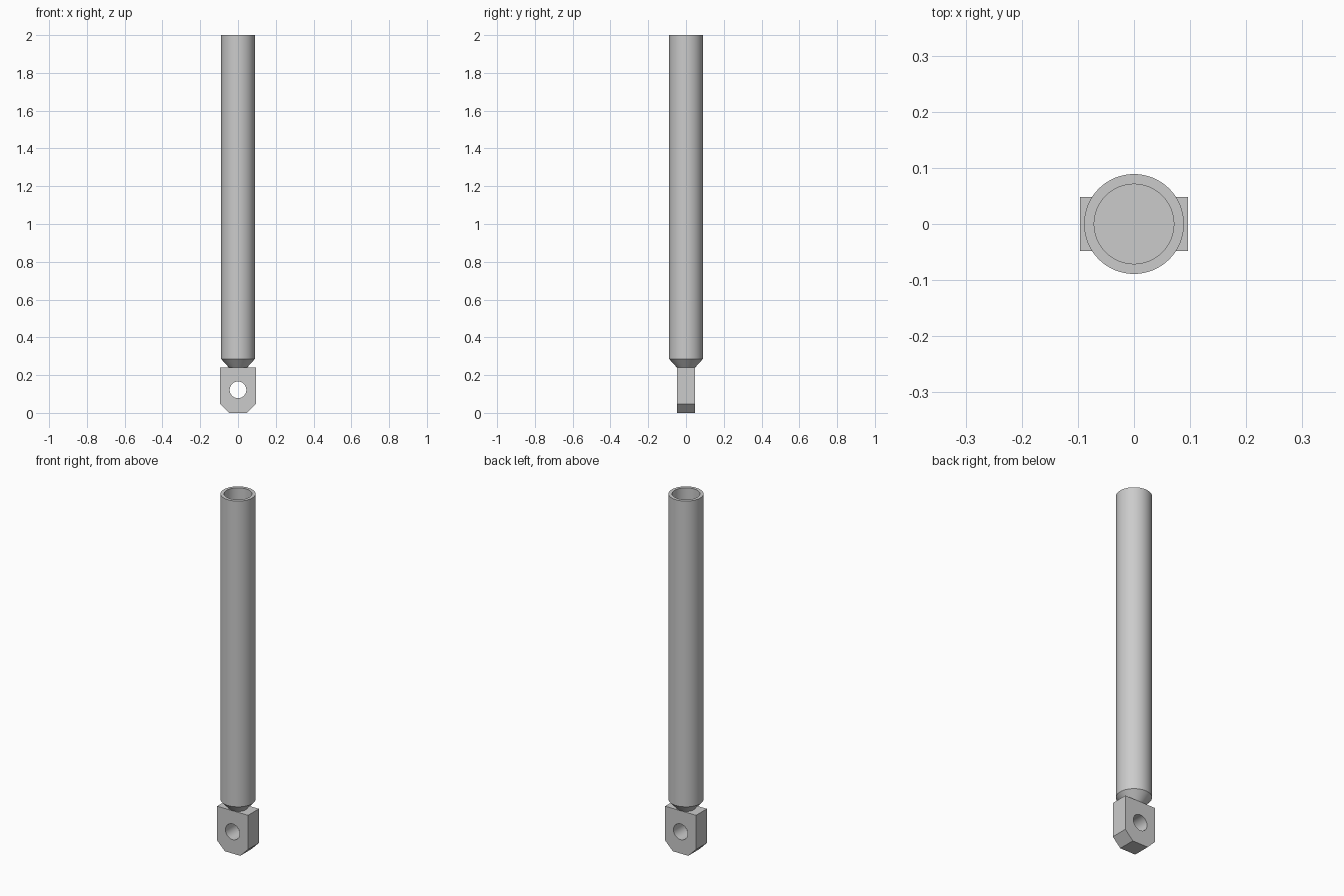
import bpy, bmesh, math

cube = bpy.data.objects.get("Cube")
if cube:
    bpy.data.objects.remove(cube, do_unlink=True)

# Single grey metal
metal = bpy.data.materials.new("grey_metal")
metal.use_nodes = True
grey = (0.6, 0.6, 0.6, 1)
metal.diffuse_color = grey
metal.node_tree.nodes["Principled BSDF"].inputs["Base Color"].default_value = grey

SIDES = 64
R_OUT, R_IN, HALF = 0.089, 0.071, 0.048
BLOCK_TOP, TAPER_TOP, TOP = 0.24, 0.285, 2.0


def finish(name, bm):
    bmesh.ops.recalc_face_normals(bm, faces=bm.faces)
    mesh = bpy.data.meshes.new(name)
    bm.to_mesh(mesh)
    bm.free()
    mesh.materials.append(metal)
    obj = bpy.data.objects.new(name, mesh)
    bpy.context.collection.objects.link(obj)
    return obj


def activate(obj):
    bpy.ops.object.select_all(action="DESELECT")
    obj.select_set(True)
    bpy.context.view_layer.objects.active = obj


def smooth(obj):
    activate(obj)
    bpy.ops.object.shade_smooth_by_angle(angle=math.radians(30))


def lathe(name, profile):
    """Revolve (radius, z) points about z, closing both ends with discs."""
    bm = bmesh.new()
    rings = []
    for r, z in profile:
        angles = [math.tau * i / SIDES for i in range(SIDES)]
        rings.append([bm.verts.new((r * math.cos(a), r * math.sin(a), z)) for a in angles])
    for low, high in zip(rings, rings[1:]):
        for i in range(SIDES):
            j = (i + 1) % SIDES
            bm.faces.new((low[i], low[j], high[j], high[i]))
    bm.faces.new(rings[0])
    bm.faces.new(rings[-1])
    return finish(name, bm)


# Hollow tube with a tapered foot
tube = lathe("tube", [(HALF, BLOCK_TOP), (R_OUT, TAPER_TOP), (R_OUT, TOP),
                      (R_IN, TOP), (R_IN, TAPER_TOP)])
smooth(tube)

# Mounting lug: chamfered plate outline extruded front to back
half_outline = [(HALF, 0), (2 * HALF, HALF), (2 * HALF, BLOCK_TOP)]
outline = half_outline + [(-x, z) for x, z in reversed(half_outline)]
bm = bmesh.new()
face = bm.faces.new([bm.verts.new((x, -HALF, z)) for x, z in outline])
extruded = bmesh.ops.extrude_face_region(bm, geom=[face])["geom"]
bmesh.ops.translate(bm, vec=(0, 2 * HALF, 0),
                    verts=[v for v in extruded if isinstance(v, bmesh.types.BMVert)])
lug = finish("mounting_lug", bm)

# Pin hole through the lug
bpy.ops.mesh.primitive_cylinder_add(vertices=SIDES, radius=0.044, depth=0.4,
                                    location=(0, 0, 0.122), rotation=(math.pi / 2, 0, 0))
cutter = bpy.context.object
cutter.name = "pin_hole_cutter"
cutter.hide_render = True
cutter.data.materials.append(metal)
hole = lug.modifiers.new("pin_hole", "BOOLEAN")
hole.operation = "DIFFERENCE"
hole.solver = "EXACT"
hole.object = cutter
activate(lug)
bpy.ops.object.modifier_apply(modifier=hole.name)
bpy.data.objects.remove(cutter, do_unlink=True)
smooth(lug)
